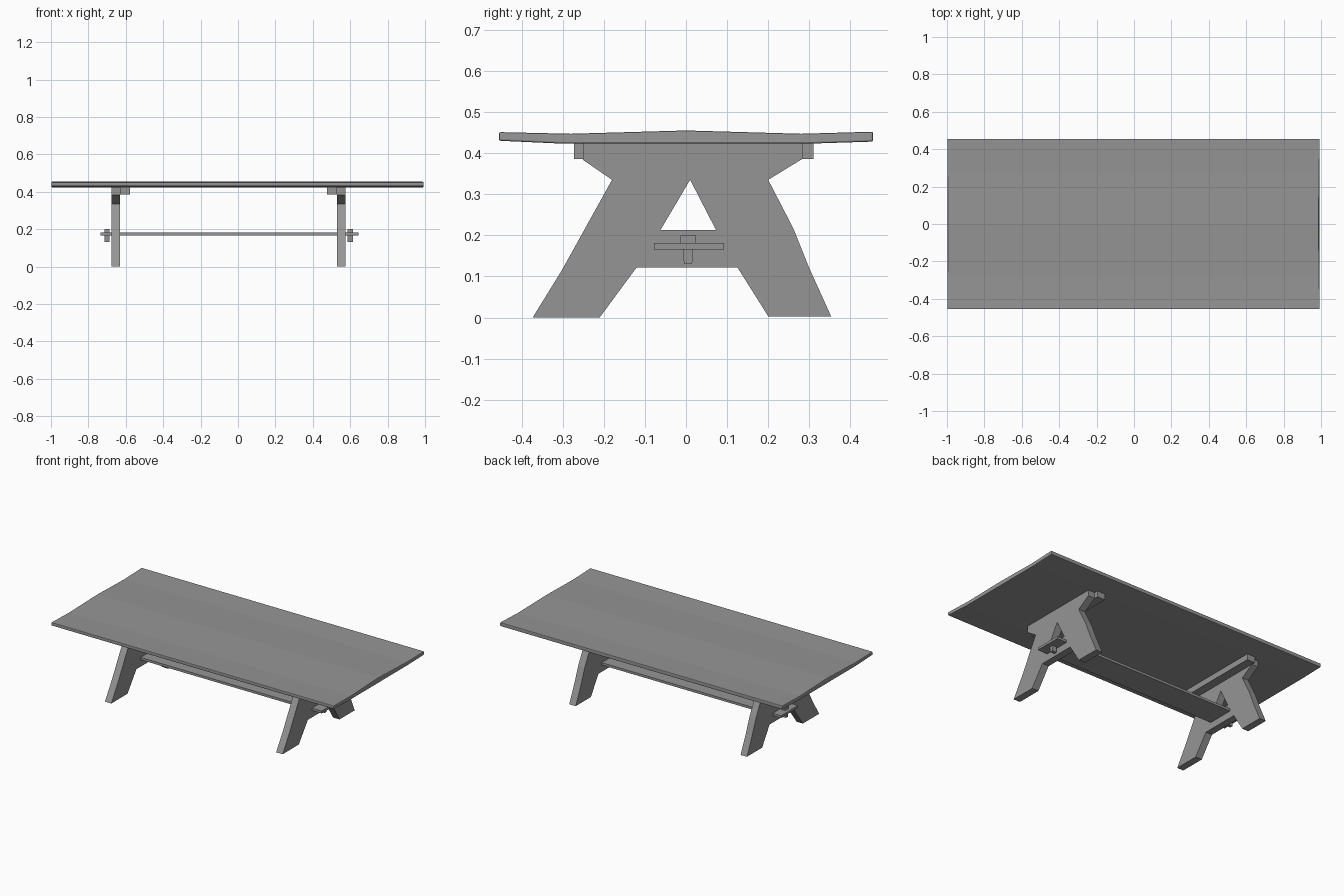
import bpy, bmesh

cube = bpy.data.objects.get("Cube")
if cube:
    bpy.data.objects.remove(cube, do_unlink=True)

grey = bpy.data.materials.new("plain grey")
grey.use_nodes = True
COLOUR = (0.3, 0.3, 0.3, 1)
grey.diffuse_color = COLOUR
grey.node_tree.nodes["Principled BSDF"].inputs["Base Color"].default_value = COLOUR


def finish(name, bm):
    bmesh.ops.recalc_face_normals(bm, faces=bm.faces)
    mesh = bpy.data.meshes.new(name)
    bm.to_mesh(mesh)
    bm.free()
    mesh.materials.append(grey)
    obj = bpy.data.objects.new(name, mesh)
    bpy.context.collection.objects.link(obj)
    return obj


def slab(name, loops, x0, x1):
    """Extrude a y-z outline, with optional holes, from x0 to x1."""
    bm = bmesh.new()
    edges = []
    for loop in loops:
        verts = [bm.verts.new((x0, y, z)) for y, z in loop]
        edges += [bm.edges.new((v, verts[i - 1])) for i, v in enumerate(verts)]
    bmesh.ops.triangle_fill(bm, edges=edges, use_beauty=True)
    ext = bmesh.ops.extrude_face_region(bm, geom=bm.faces[:])
    moved = [g for g in ext["geom"] if isinstance(g, bmesh.types.BMVert)]
    bmesh.ops.translate(bm, verts=moved, vec=(x1 - x0, 0, 0))
    bmesh.ops.dissolve_limit(bm, angle_limit=0.01, verts=bm.verts, edges=bm.edges)
    return finish(name, bm)


def rect(y0, y1, z0, z1):
    return [(y0, z0), (y1, z0), (y1, z1), (y0, z1)]


# Slightly wavy table top with hand-cut ends
top_line = [(-.455, .451), (-.28, .447), (0, .455), (.28, .447), (.455, .452)]
base_line = [(.455, .428), (.3, .423), (0, .422), (-.3, .423), (-.455, .43)]
top = slab("table_top", [top_line + base_line], -.998, .993)
for v in top.data.vertices:
    inset = .006 * (1 - abs(v.co.y) / .455)
    v.co.x += -inset if v.co.x > 0 else inset * .4
bevel = top.modifiers.new("soft edges", "BEVEL")
bevel.width = .004
bevel.segments = 2
bevel.limit_method = 'ANGLE'

# A-shaped trestle outline with its triangular opening
trestle = [(-.373, 0), (-.21, 0), (-.12, .122), (.125, .122), (.2, .003),
           (.353, .003), (.3, .12), (.262, .215), (.2, .335), (.285, .387),
           (.285, .424), (-.25, .424), (-.25, .383), (-.18, .335),
           (-.25, .21), (-.302, .115)]
opening = [(.01, .335), (-.062, .213), (.073, .213)]
peg = [(-.005, .132), (.015, .132), (.018, .18), (.024, .18), (.024, .2),
       (-.013, .2), (-.013, .18), (-.009, .18)]

# Each end: trestle, inner cleat under the top, outer locking peg
for side, outer, inner in (("right", -.677, -.632), ("left", .576, .53)):
    out = 1 if outer > inner else -1
    slab(side + "_trestle", [trestle, opening], inner, outer)
    slab(side + "_cleat", [rect(-.273, .31, .386, .424)], inner - out * .055, inner)
    slab(side + "_peg", [peg], outer + out * .009, outer + out * .038)

# Long stretcher board through both trestles
slab("stretcher", [rect(-.078, .093, .166, .181)], -.735, .645)
